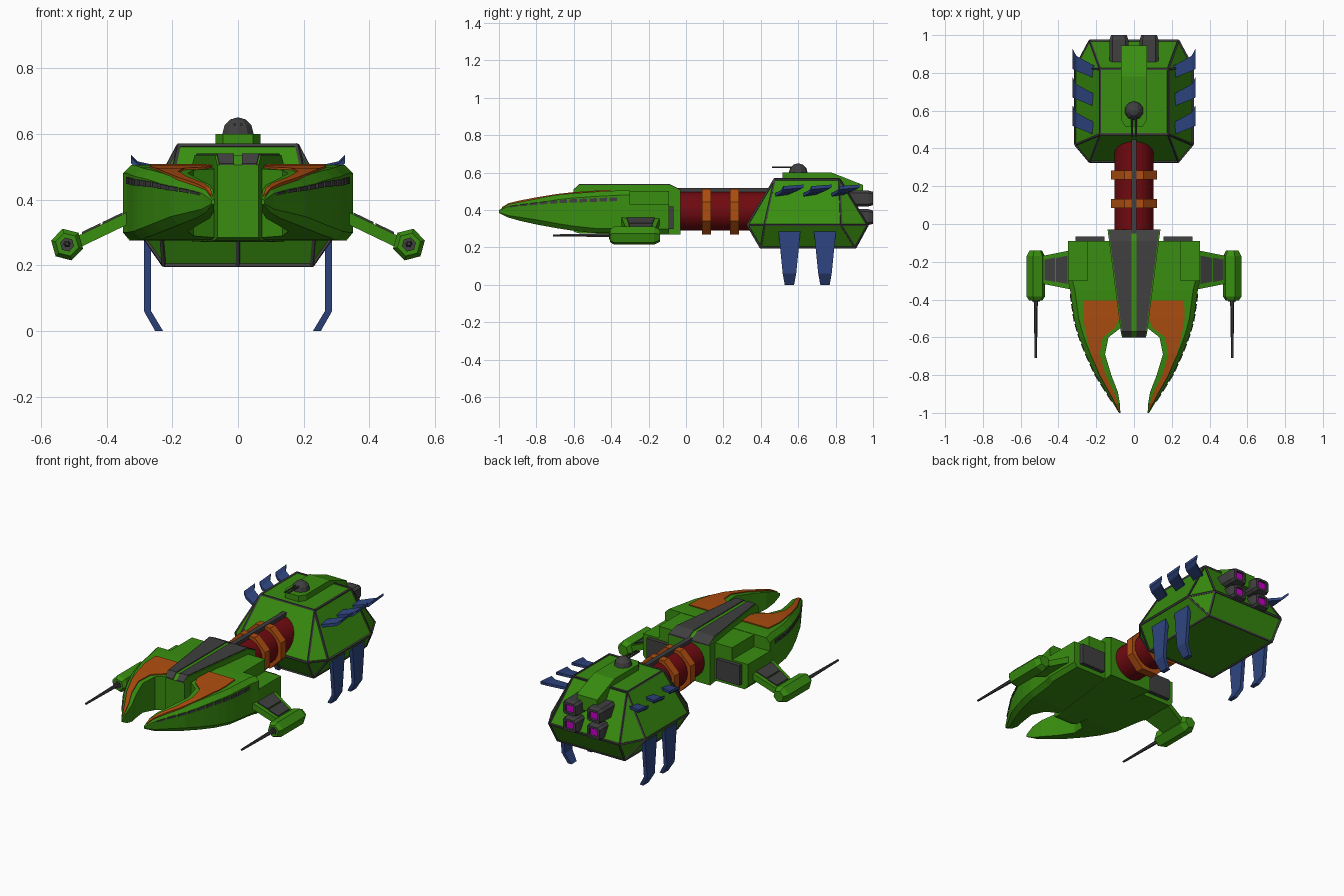
import bpy, bmesh, math
from mathutils import Vector

if "Cube" in bpy.data.objects:
    bpy.data.objects.remove(bpy.data.objects["Cube"])


def material(name, rgb):
    m = bpy.data.materials.new(name)
    m.diffuse_color = (*rgb, 1)
    m.use_nodes = True
    m.node_tree.nodes["Principled BSDF"].inputs["Base Color"].default_value = m.diffuse_color
    return m


GREEN = material("hull green", (0.04, 0.27, 0.005))
ORANGE = material("orange", (0.42, 0.075, 0.005))
GREY = material("dark grey", (0.05, 0.05, 0.05))
RED = material("dark red", (0.16, 0.003, 0.005))
BLUE = material("blue", (0.028, 0.06, 0.22))
GLOW = material("magenta glow", (0.55, 0.0, 0.55))


def finish(name, bm, mat, mirror):
    bmesh.ops.recalc_face_normals(bm, faces=bm.faces)
    me = bpy.data.meshes.new(name)
    bm.to_mesh(me)
    bm.free()
    me.materials.append(mat)
    ob = bpy.data.objects.new(name, me)
    bpy.context.collection.objects.link(ob)
    if mirror:
        ob.modifiers.new("mirror", "MIRROR")
    return ob


def loft(name, rings, mat, mirror=False):
    """Skin a row of equal-length cross-sections and cap both ends."""
    bm = bmesh.new()
    vs = [[bm.verts.new(p) for p in r] for r in rings]
    n = len(rings[0])
    for a, b in zip(vs, vs[1:]):
        for i in range(n):
            bm.faces.new((a[i], a[(i + 1) % n], b[(i + 1) % n], b[i]))
    bm.faces.new(vs[0])
    bm.faces.new(vs[-1])
    return finish(name, bm, mat, mirror)


def solids(name, parts, mat, mirror=False):
    """One object made of convex solids, each given by its corner points."""
    bm = bmesh.new()
    for pts in parts:
        bmesh.ops.convex_hull(bm, input=[bm.verts.new(p) for p in pts])
    bmesh.ops.dissolve_limit(bm, angle_limit=0.01, verts=bm.verts, edges=bm.edges)
    return finish(name, bm, mat, mirror)


def box(x0, x1, y0, y1, z0, z1):
    return [(x, y, z) for x in (x0, x1) for y in (y0, y1) for z in (z0, z1)]


def bar(p, q, w):
    p, q = Vector(p), Vector(q)
    d = (q - p).normalized()
    u = d.cross(Vector((0.31, 0.2, 0.93))).normalized()
    v = d.cross(u)
    return [c + s * w * u + t * w * v for c in (p, q) for s in (-1, 1) for t in (-1, 1)]


def ring(r, y, x, z, n, turn=0.0):
    return [(x + r * math.cos(turn + math.tau * i / n), y,
             z + r * math.sin(turn + math.tau * i / n)) for i in range(n)]


# --- Rear body: faceted hull with dark seams along its edges ---
mid = [(s * x, y, 0.32) for s in (-1, 1)
       for x, y in ((0.235, 0.33), (0.31, 0.42), (0.31, 0.83), (0.235, 0.97))]
top = [(s * 0.18, y, 0.565) for s in (-1, 1) for y in (0.475, 0.82)]
low = [(s * 0.225, y, 0.20) for s in (-1, 1) for y in (0.40, 0.905)]
body = solids("rear_body", [mid + top + low], GREEN)
vs = body.data.vertices
seams = [bar(vs[e.vertices[0]].co, vs[e.vertices[1]].co, 0.005) for e in body.data.edges]
seams.append(bar((0, 0.33, 0.32), (0, 0.40, 0.20), 0.005))
solids("rear_body_seams", seams, GREY)

# --- Spine block, turret dome and its guns ---
loft("turret_spine", [[(-w, y, 0.45), (w, y, 0.45), (w, y, z), (-w, y, z)] for y, w, z in
     ((0.515, 0.045, 0.60), (0.55, 0.068, 0.60), (0.78, 0.068, 0.60), (0.945, 0.068, 0.535))], GREEN)
bm = bmesh.new()
bmesh.ops.create_uvsphere(bm, u_segments=10, v_segments=6, radius=0.05)
bmesh.ops.translate(bm, verts=bm.verts, vec=(0, 0.6, 0.6))
finish("turret_dome", bm, GREY, False)
loft("turret_gun", [ring(0.005, y, 0.01, 0.628, 6) for y in (0.46, 0.58)], GREY, True)

# --- Four engines with glowing nozzles ---
for label, z in (("upper", 0.462), ("lower", 0.362)):
    def frame(y, a):
        h = a * 0.85
        return [(0.08 + i, y, z + k) for i, k in
                ((-a, -h * .7), (-a * .7, -h), (a * .7, -h), (a, -h * .7),
                 (a, h * .7), (a * .7, h), (-a * .7, h), (-a, h * .7))]
    loft(label + "_engine", [frame(y, a) for y, a in
         ((0.80, 0.05), (0.975, 0.05), (1.0, 0.042), (1.0, 0.028), (0.985, 0.026))], GREY, True)
    solids(label + "_engine_glow", [box(0.057, 0.103, 0.985, 0.992, z - 0.02, z + 0.02)], GLOW, True)

# --- Blue side fins and bent legs ---
for i in range(3):
    d = -0.15 * i
    loft(f"fin_{i + 1}", [[(x, a + d, z - 0.012), (x, b + d, z - 0.002), (x, b + d, z + 0.014), (x, a + d, z + 0.006)]
         for x, a, b, z in ((0.205, 0.77, 0.835, 0.48), (0.305, 0.81, 0.89, 0.502), (0.325, 0.82, 0.927, 0.522))],
         BLUE, True)
for label, y in (("front", 0.553), ("rear", 0.743)):
    loft(label + "_leg", [[(x - t, y - w, z), (x + t, y - w, z), (x + t, y + w, z), (x - t, y + w, z)]
         for x, z, w, t in ((0.275, 0.30, 0.06, 0.011), (0.275, 0.06, 0.036, 0.011), (0.24, 0.0, 0.025, 0.012))],
         BLUE, True)

# --- Neck tube with collars and a cable on top ---
neck = loft("neck", [ring(0.104, y, 0, 0.395, 20) for y in (-0.06, 0.45)], RED)
for f in neck.data.polygons:
    f.use_smooth = len(f.vertices) == 4
neck.data.set_sharp_from_angle(angle=math.radians(40))
for i, y in enumerate((0.085, 0.235)):
    loft(f"neck_collar_{i + 1}", [ring(0.132, v, 0, 0.392, 8, math.pi / 8) for v in (y, y + 0.048)], ORANGE)
solids("neck_cable", [box(-0.014, 0.014, -0.05, 0.47, 0.49, 0.518)], GREY)

# --- Head core: wedge with two dark roof panels ---
core = ((-0.03, 0.14, 0.505, 0.27), (-0.09, 0.132, 0.535, 0.27),
        (-0.57, 0.07, 0.535, 0.275), (-0.602, 0.063, 0.505, 0.285))
loft("head_core", [[(-w, y, b), (w, y, b), (w, y, t), (-w, y, t)] for y, w, t, b in core], GREEN)
loft("roof_panel", [[(0.012, y, t - 0.003), (w - 0.006, y, t - 0.003), (w - 0.006, y, t + 0.005), (0.012, y, t + 0.005)]
     for y, w, t, b in core], GREY, True)

# --- Shoulders: low outer step, raised inner block, dark rear vents ---
solids("shoulder", [
    [(x, y, z) for y in (-0.302, -0.09) for x, z in
     ((0.02, 0.275), (0.33, 0.275), (0.35, 0.30), (0.35, 0.43), (0.02, 0.43))],
    box(0.02, 0.245, -0.302, -0.09, 0.42, 0.503)], GREEN, True)
solids("rear_vent", [box(0.155, 0.31, -0.095, -0.067, 0.30, 0.42)], GREY, True)

# --- Pincers: y, outer x, inner x, top z, bottom z ---
CLAW = ((-0.30, 0.35, 0.02, 0.505, 0.275), (-0.35, 0.338, 0.02, 0.505, 0.275),
        (-0.50, 0.318, 0.02, 0.497, 0.278), (-0.55, 0.305, 0.07, 0.493, 0.284),
        (-0.60, 0.29, 0.135, 0.49, 0.289), (-0.69, 0.255, 0.153, 0.48, 0.303),
        (-0.80, 0.205, 0.12, 0.462, 0.323), (-0.89, 0.148, 0.085, 0.445, 0.343),
        (-0.95, 0.11, 0.075, 0.43, 0.36), (-1.0, 0.08, 0.072, 0.40, 0.385))


def claw_at(y):
    for a, b in zip(CLAW, CLAW[1:]):
        if y >= b[0]:
            t = (y - a[0]) / (b[0] - a[0])
            return [p + (q - p) * t for p, q in zip(a, b)]
    return list(CLAW[-1])


rings = []
for y, xo, xi, zt, zb in CLAW:
    c = min(0.025, (xo - xi) * 0.3)
    rings.append([(xi, y, zb), (xo - c, y, zb), (xo, y, zb + c), (xo, y, zt - c), (xo - c, y, zt), (xi, y, zt)])
loft("pincer", rings, GREEN, True)

# Dark dashes along the outer upper edge
dashes = []
for i in range(11):
    ends = []
    for y in (-0.37 - i * 0.053, -0.37 - i * 0.053 - 0.04):
        _, xo, _, zt, zb = claw_at(y)
        ends.append((y, xo, zt - 0.2 * (zt - zb), 0.045 * (zt - zb)))
    dashes.append([(x + s, y, z + k * h) for y, x, z, h in ends for s in (-0.01, 0.005) for k in (-1, 1)])
solids("pincer_dashes", dashes, GREY, True)

# Orange armour plate on each pincer: y, outer x, inner x
rings = []
for y, xo, xi in ((-0.405, 0.265, 0.09), (-0.50, 0.268, 0.078), (-0.55, 0.26, 0.10), (-0.60, 0.25, 0.165),
                  (-0.69, 0.227, 0.182), (-0.80, 0.183, 0.15), (-0.89, 0.132, 0.105), (-0.95, 0.10, 0.085),
                  (-0.985, 0.083, 0.078)):
    z = claw_at(y)[3]
    rings.append([(xi, y, z - 0.003), (xo, y, z - 0.003), (xo, y, z + 0.006), (xi, y, z + 0.006)])
loft("pincer_plate", rings, ORANGE, True)

# --- Side arms with dark top panels, gun pods and barrels ---


def arm(x0, x1, inset, lo, hi):
    pts = []
    for x in (x0, x1):
        t = (x - 0.34) / 0.15
        z = 0.342 - t * 0.072
        pts += [(x, y, z + k) for y in (-0.345 + 0.03 * t + inset, -0.14 - 0.03 * t - inset) for k in (lo, hi)]
    return pts


solids("arm", [arm(0.33, 0.50, 0, -0.02, 0.018)], GREEN, True)
solids("arm_panels", [arm(0.352, 0.412, 0.025, 0.015, 0.024), arm(0.419, 0.475, 0.022, 0.015, 0.024)], GREY, True)
loft("gun_pod", [ring(r, y, 0.52, 0.263, 6, 0.25) for y, r in
     ((-0.405, 0.036), (-0.385, 0.05), (-0.17, 0.05), (-0.14, 0.034))], GREEN, True)
loft("gun_muzzle", [ring(0.022, y, 0.52, 0.263, 6, 0.25) for y in (-0.411, -0.38)], GREY, True)
loft("gun_barrel", [ring(r, y, 0.52, 0.265, 6) for y, r in ((-0.40, 0.011), (-0.71, 0.006))], GREY, True)
